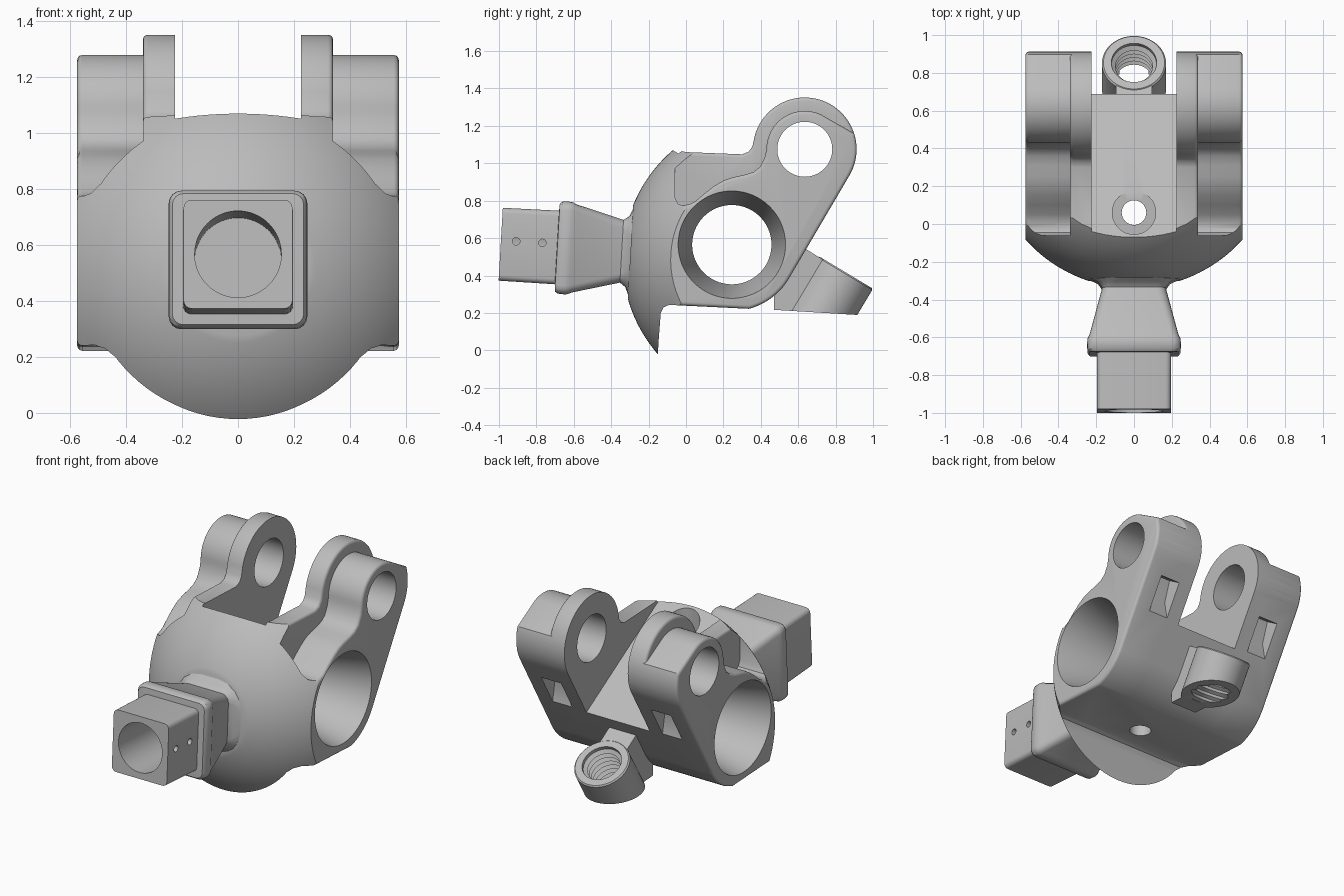
import bpy, bmesh
from math import sin, cos, radians, pi
from mathutils import Vector

if "Cube" in bpy.data.objects:
    bpy.data.objects.remove(bpy.data.objects["Cube"])

grey = bpy.data.materials.new("light_grey")
grey.use_nodes = True
grey.diffuse_color = (0.5, 0.5, 0.5, 1)
grey.node_tree.nodes["Principled BSDF"].inputs["Base Color"].default_value = (0.5, 0.5, 0.5, 1)


def skin(name, rings):
    """Closed solid through a series of matching rings."""
    bm = bmesh.new()
    loops = [[bm.verts.new(p) for p in ring] for ring in rings]
    n = len(loops[0])
    for a, b in zip(loops, loops[1:]):
        for i in range(n):
            j = (i + 1) % n
            bm.faces.new((a[i], a[j], b[j], b[i]))
    bm.faces.new(loops[0])
    bm.faces.new(loops[-1])
    bmesh.ops.recalc_face_normals(bm, faces=bm.faces)
    mesh = bpy.data.meshes.new(name)
    bm.to_mesh(mesh)
    bm.free()
    mesh.materials.append(grey)
    obj = bpy.data.objects.new(name, mesh)
    bpy.context.collection.objects.link(obj)
    return obj


def prism(name, outline, x0, x1):
    """Side outline (y, z) pushed along x."""
    return skin(name, [[Vector((x, y, z)) for y, z in outline] for x in (x0, x1)])


def lathe(name, profile, centre, axis, steps=64):
    """Profile (radius, height) turned about an axis in the yz plane."""
    w = Vector(axis).normalized()
    u = Vector((1, 0, 0)) if abs(w.x) < 0.5 else Vector((0, 1, 0))
    v = w.cross(u)
    turns = [2 * pi * i / steps for i in range(steps)]
    return skin(name, [[Vector(centre) + w * h + (u * cos(t) + v * sin(t)) * r
                        for t in turns] for r, h in profile])


def apply(obj, mod):
    bpy.ops.object.select_all(action='DESELECT')
    bpy.context.view_layer.objects.active = obj
    obj.select_set(True)
    bpy.ops.object.modifier_apply(modifier=mod.name)


def combine(obj, other, operation):
    mod = obj.modifiers.new("combine", 'BOOLEAN')
    mod.operation, mod.solver, mod.object = operation, 'EXACT', other
    apply(obj, mod)
    bpy.data.objects.remove(other)


def soften(obj, width):
    mod = obj.modifiers.new("soften", 'BEVEL')
    mod.width, mod.segments = width, 3
    mod.limit_method, mod.angle_limit = 'ANGLE', radians(50)
    apply(obj, mod)


def arc(centre, r, start, end, n=16):
    angles = [radians(start + (end - start) * i / n) for i in range(n + 1)]
    return [(centre[0] + r * cos(a), centre[1] + r * sin(a)) for a in angles]


BORE = (0.245, 0.565)       # main bore centre (y, z)
EAR = (0.635, 1.075)        # ear pin centre (y, z)
UP = Vector((0, 0.514, 0.857))     # direction of the sloping back
OUT = Vector((0, 0.857, -0.514))   # normal of the sloping back
DOME = Vector((0, 0.43, 0.485))
NOSE = Vector((0, -1, 0.058)).normalized()

# Side outlines: shared underside, tall inner plate, lower outer cheek
under = [(-0.5, -0.05), (-0.15, -0.05), (-0.148, 0.03), (-0.135, 0.2),
         (-0.12, 0.23), (-0.09, 0.243)] + arc(BORE, 0.355, -75, -31)
inner = under + arc(EAR, 0.277, -31, 165, 40) + [
    (0.355, 1.09), (0.335, 1.062), (0.3, 1.048), (0, 1.06), (-0.06, 1.075), (-0.5, 1.08)]
outer = under + arc(EAR, 0.277, -31, 18) + arc(EAR, 0.205, 65, 180) + [
    (0.42, 1.03), (0.395, 0.98), (0.36, 0.953), (0.31, 0.938), (0.25, 0.925),
    (0.2, 0.908), (0.15, 0.878), (0.1, 0.84), (0.05, 0.797), (0.015, 0.78),
    (-0.02, 0.775), (-0.045, 0.785), (-0.06, 0.82), (-0.06, 1.08), (-0.5, 1.08)]

body = prism("bracket_body", outer, -0.575, 0.575)
plate = prism("inner_plate", inner, -0.34, 0.34)
soften(body, 0.018)
soften(plate, 0.018)
combine(body, plate, 'UNION')

# Round the front into a dome with a flat nose
dome_profile = [(0.77 * sin(radians(a)), 0.77 * cos(radians(a))) for a in range(19, 91, 2)]
envelope = lathe("dome_envelope", dome_profile + [(0.77, -0.1)], DOME, NOSE, 96)
rear = prism("rear_envelope", [(0.15, -0.2), (1.4, -0.2), (1.4, 1.6), (0.15, 1.6)], -0.9, 0.9)
combine(envelope, rear, 'UNION')
combine(body, envelope, 'INTERSECT')

# Slot between the ears, with a sloping floor
slot = prism("ear_slot", [(-0.07, 1.07), (1.2, 0.315), (1.2, 1.6), (-0.07, 1.6)], -0.225, 0.225)
combine(body, slot, 'DIFFERENCE')

# Main bore tapering inward, ear pin holes and the floor screw hole
combine(body, lathe("main_bore", [(0.295, -0.6), (0.287, -0.575), (0.212, -0.25),
                                  (0.212, 0.25), (0.287, 0.575), (0.295, 0.6)],
                    (0, *BORE), (1, 0, 0), 96), 'DIFFERENCE')
combine(body, lathe("ear_pin_hole", [(0.147, -0.7), (0.147, 0.7)], (0, *EAR), (1, 0, 0)),
        'DIFFERENCE')
combine(body, lathe("screw_hole", [(0.065, 0), (0.065, 0.83), (0.115, 0.83), (0.115, 1.05)],
                    (0, 0.06, 0.1), (0, 0, 1), 48), 'DIFFERENCE')

# Ramped pockets in the back of both ears
corner = Vector((0, 0.69, 0.62))
ramp = [corner + OUT * 0.03, corner + UP * 0.24 + OUT * 0.03,
        corner + UP * 0.24 - OUT * 0.11, corner + UP * 0.1 - OUT * 0.08, corner + UP * 0.01]
for side in (-1, 1):
    pocket = prism("ear_pocket", [(p.y, p.z) for p in ramp], side * 0.32, side * 0.46)
    combine(body, pocket, 'DIFFERENCE')


# Square neck: fillet at the dome, flare, collar and socket box
def square(s, half, radius):
    side, rise = Vector((1, 0, 0)), NOSE.cross(Vector((1, 0, 0)))
    points = []
    for k in range(4):
        mid = radians(45 + 90 * k)
        for i in range(5):
            a = mid + radians(-45 + 22.5 * i)
            x = (half - radius) * (1 if cos(mid) > 0 else -1) + radius * cos(a)
            z = (half - radius) * (1 if sin(mid) > 0 else -1) + radius * sin(a)
            points.append(DOME + NOSE * s + side * x + rise * z)
    return points


sections = [(0.70, 0.25, 0.2), (0.73, 0.225, 0.16), (0.745, 0.19, 0.09), (0.775, 0.168, 0.05),
            (1.03, 0.236, 0.04), (1.05, 0.246, 0.045), (1.07, 0.248, 0.045),
            (1.105, 0.246, 0.045), (1.12, 0.235, 0.04), (1.122, 0.197, 0.03),
            (1.423, 0.195, 0.03)]
neck = skin("square_neck", [square(*s) for s in sections])
combine(neck, lathe("socket", [(0.155, 1.0), (0.155, 1.5)], DOME, NOSE), 'DIFFERENCE')
for s, lift in ((1.2, 0.02), (1.34, 0.02)):
    centre = DOME + NOSE * s + Vector((0, 0, lift))
    combine(neck, lathe("pin_hole", [(0.02, 0.05), (0.02, 0.3)], centre, (1, 0, 0), 20),
            'DIFFERENCE')

# Threaded lug on a narrow web at the lower back
hub = Vector((0, 0.854, 0.417))
lug = lathe("threaded_lug", [(0.17, -0.4), (0.17, -0.008), (0.162, 0)], hub, UP)
web = prism("lug_web", [(0.53, 0.5), (0.62, 0.555), (0.66, 0.53), (0.845, 0.415),
                        (0.72, 0.15), (0.47, 0.15), (0.47, 0.3)], -0.095, 0.095)
combine(lug, web, 'UNION')
base = prism("lug_base_cut", [(0.3, 0.227), (1.2, 0.172), (1.2, -0.3), (0.3, -0.3)], -0.4, 0.4)
combine(lug, base, 'DIFFERENCE')
thread = [(0.12 if i % 2 else 0.098, -0.4 + 0.018 * i) for i in range(22)]
combine(lug, lathe("thread", thread + [(0.12, 0), (0.125, 0.03)], hub, UP, 48), 'DIFFERENCE')

# Smooth shading with crisp edges
for obj in (body, neck, lug):
    bpy.ops.object.select_all(action='DESELECT')
    bpy.context.view_layer.objects.active = obj
    obj.select_set(True)
    bpy.ops.object.shade_smooth_by_angle(angle=radians(35))
